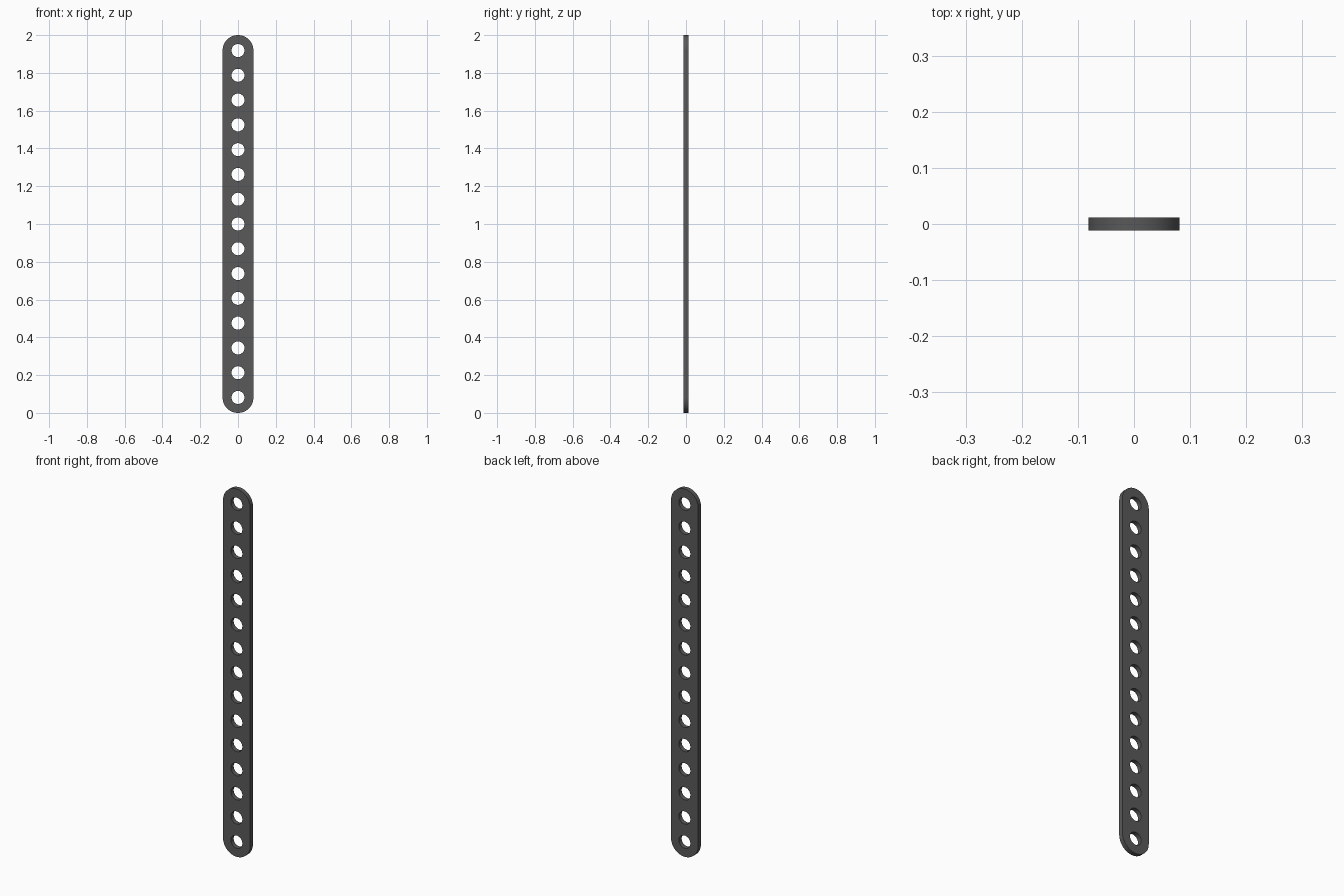
import bpy, bmesh
from math import sin, cos, pi, radians
from mathutils import Matrix

if "Cube" in bpy.data.objects:
    bpy.data.objects.remove(bpy.data.objects["Cube"])

R, HOLE_R, HALF_T = 0.0815, 0.0345, 0.012
HEIGHT, HOLES = 2.0, 15


def arc(cz, r, start, end, n):
    return [(r * cos(start + (end - start) * i / n), cz + r * sin(start + (end - start) * i / n))
            for i in range(n + 1)]


def add_loop(curve, pts):
    s = curve.splines.new('POLY')
    s.points.add(len(pts) - 1)
    for p, (x, y) in zip(s.points, pts):
        p.co = (x, y, 0, 1)
    s.use_cyclic_u = True


# rounded bar outline with an evenly spaced row of holes
curve = bpy.data.curves.new("perforated_bar", 'CURVE')
curve.dimensions = '2D'
curve.fill_mode = 'BOTH'
curve.extrude = HALF_T
add_loop(curve, arc(HEIGHT - R, R, 0, pi, 32) + arc(R, R, pi, 2 * pi, 32))
pitch = (HEIGHT - 2 * R) / (HOLES - 1)
for i in range(HOLES):
    add_loop(curve, arc(R + i * pitch, HOLE_R, 0, 2 * pi, 32)[:-1])

bar = bpy.data.objects.new("perforated_bar", curve)
bpy.context.collection.objects.link(bar)
bpy.context.view_layer.objects.active = bar
bar.select_set(True)
bpy.ops.object.convert(target='MESH')
bar = bpy.context.object

# weld the faces to the rims and stand the bar upright
bm = bmesh.new()
bm.from_mesh(bar.data)
bmesh.ops.remove_doubles(bm, verts=bm.verts, dist=1e-5)
bmesh.ops.recalc_face_normals(bm, faces=bm.faces)
bmesh.ops.transform(bm, matrix=Matrix.Rotation(pi / 2, 4, 'X'), verts=bm.verts)
bm.to_mesh(bar.data)
bm.free()
bpy.ops.object.shade_smooth_by_angle(angle=radians(30))

# dark grey finish
mat = bpy.data.materials.new("dark_grey")
mat.diffuse_color = (0.1, 0.1, 0.1, 1)
mat.use_nodes = True
mat.node_tree.nodes["Principled BSDF"].inputs["Base Color"].default_value = mat.diffuse_color
bar.data.materials.clear()
bar.data.materials.append(mat)
